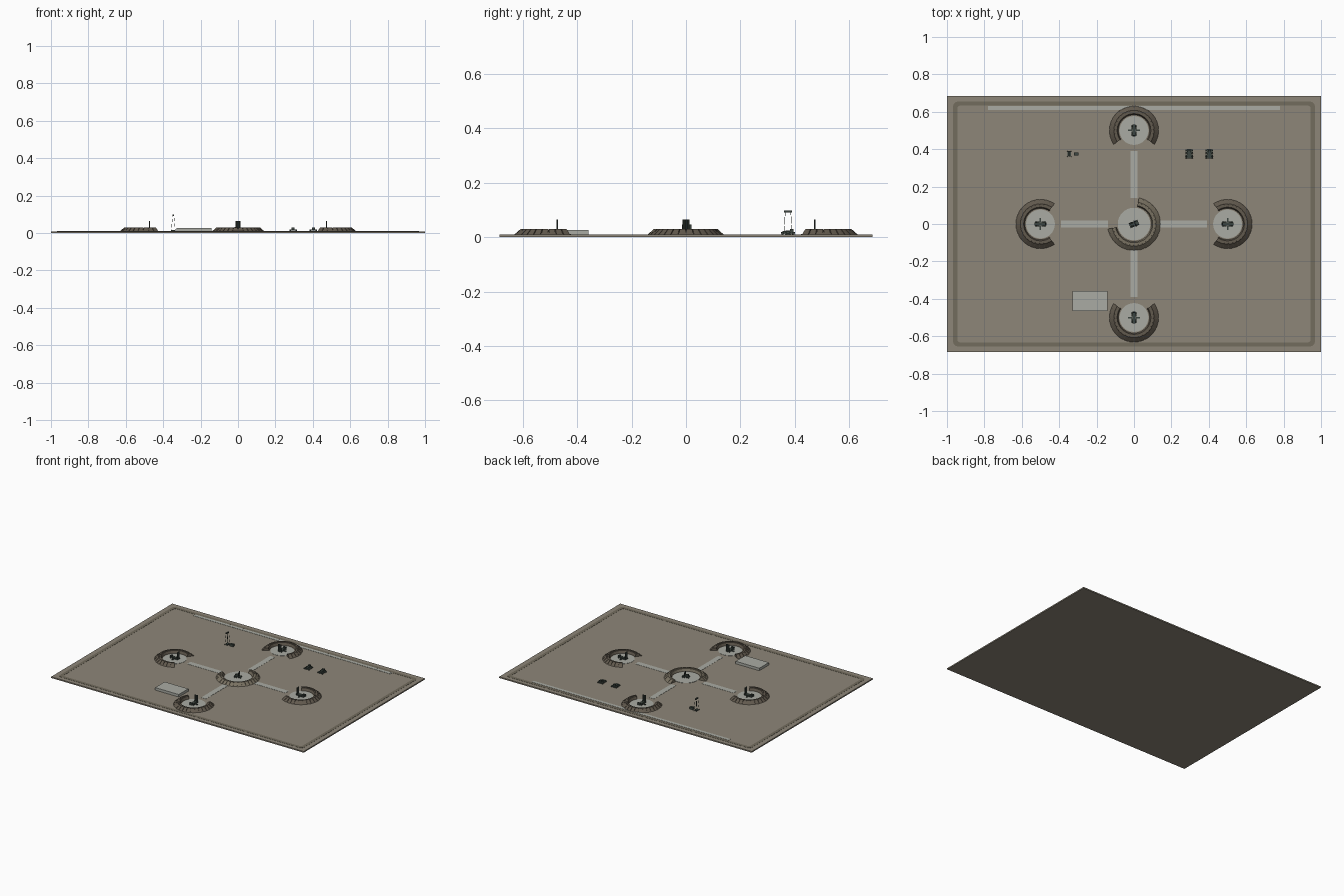
import bpy, bmesh, math
from mathutils import Matrix, Vector

if "Cube" in bpy.data.objects:
    bpy.data.objects.remove(bpy.data.objects["Cube"])

def mat(name, c):
    m = bpy.data.materials.new(name)
    m.diffuse_color = (*c, 1)
    m.use_nodes = True
    m.node_tree.nodes["Principled BSDF"].inputs["Base Color"].default_value = m.diffuse_color
    return m

EARTH = mat("earth", (0.27, 0.24, 0.19))
TRACK = mat("track", (0.17, 0.15, 0.11))
PALE = mat("concrete", (0.40, 0.41, 0.37))
BERM = mat("berm", (0.12, 0.10, 0.075))
BERM2 = mat("light_berm", (0.19, 0.165, 0.12))
GREEN = mat("dark_green", (0.045, 0.06, 0.05))
G = 0.009  # ground surface height

def finish(bm, name, m, at=(0, 0, 0), rot=0):
    bmesh.ops.recalc_face_normals(bm, faces=bm.faces)
    me = bpy.data.meshes.new(name)
    bm.to_mesh(me)
    bm.free()
    me.materials.append(m)
    ob = bpy.data.objects.new(name, me)
    ob.location = at
    ob.rotation_euler.z = rot
    bpy.context.collection.objects.link(ob)
    return ob

def add_box(bm, x0, x1, y0, y1, z0, z1):
    M = Matrix.Translation(((x0 + x1) / 2, (y0 + y1) / 2, (z0 + z1) / 2))
    bmesh.ops.create_cube(bm, size=1, matrix=M @ Matrix.Diagonal((x1 - x0, y1 - y0, z1 - z0, 1)))

def add_cyl(bm, a, b, r, n=8):
    a, b = Vector(a), Vector(b)
    d = b - a
    M = Matrix.Translation((a + b) / 2) @ d.to_track_quat('Z', 'Y').to_matrix().to_4x4()
    bmesh.ops.create_cone(bm, cap_ends=True, segments=n, radius1=r, radius2=r, depth=d.length, matrix=M)

def box(name, m, *dims):
    bm = bmesh.new()
    add_box(bm, *dims)
    return finish(bm, name, m)

def add_arc(bm, profile, a0, a1, n):
    # sweep a closed (radius, z) profile around z
    rings = []
    for i in range(n + 1):
        a = math.radians(a0 + (a1 - a0) * i / n)
        rings.append([bm.verts.new((r * math.cos(a), r * math.sin(a), z)) for r, z in profile])
    k = len(profile)
    for p, q in zip(rings, rings[1:]):
        for j in range(k):
            bm.faces.new((p[j], p[(j + 1) % k], q[(j + 1) % k], q[j]))
    bm.faces.new(rings[0])
    bm.faces.new(rings[-1])

# ground slab and perimeter track with rounded corners
box("ground", EARTH, -1, 1, -0.685, 0.685, 0, G)
bm = bmesh.new()
def outline(hx, hy, r):
    pts = []
    for sx, sy, a0 in ((1, 1, 0), (-1, 1, 90), (-1, -1, 180), (1, -1, 270)):
        for i in range(4):
            a = math.radians(a0 + 30 * i)
            pts.append((sx * (hx - r) + r * math.cos(a), sy * (hy - r) + r * math.sin(a)))
    return pts
o, i_ = outline(0.967, 0.655, 0.025), outline(0.945, 0.633, 0.015)
loops = [[bm.verts.new((x, y, z)) for x, y in pts]
         for pts, z in ((o, G - 0.002), (o, G + 0.001), (i_, G + 0.001), (i_, G - 0.002))]
for k in range(4):
    p, q = loops[k], loops[(k + 1) % 4]
    for j in range(16):
        bm.faces.new((p[j], p[(j + 1) % 16], q[(j + 1) % 16], q[j]))
finish(bm, "perimeter_track", TRACK)

# roads and bunker slab
box("rear_road", PALE, -0.78, 0.78, 0.61, 0.632, G - 0.002, G + 0.0015)
for k in range(4):
    bm = bmesh.new()
    add_box(bm, 0.14, 0.39, -0.019, 0.019, G - 0.002, G + 0.0012)
    finish(bm, "access_road", PALE, rot=k * math.pi / 2)
box("bunker", PALE, -0.33, -0.143, -0.466, -0.358, G - 0.002, 0.027)

def emplacement(name, at, rot, pad, outer, m, bags):
    bm = bmesh.new()
    add_cyl(bm, (0, 0, G - 0.002), (0, 0, G + 0.002), pad, 32)
    finish(bm, name + "_pad", PALE, at, rot)
    # sloped earth bank
    b = outer - 0.003
    bm = bmesh.new()
    add_arc(bm, [(b, G - 0.001), (b - 0.027, 0.027), (b - 0.04, 0.027), (pad + 0.006, G - 0.001)], -124, 124, 32)
    finish(bm, name + "_bank", m, at, rot)
    # separate revetment blocks along the outer slope
    bm = bmesh.new()
    step = 250 / bags
    for i in range(bags):
        a = -125 + step * i
        add_arc(bm, [(outer, G - 0.001), (outer - 0.025, 0.03), (outer - 0.036, 0.03), (outer - 0.036, 0.02)],
                a + 0.7, a + step - 0.7, 2)
    finish(bm, name + "_blocks", m, at, rot)

def add_truck(bm, length, width, z):
    h, w = length / 2, width / 2
    add_box(bm, -h, h, -w * 0.6, w * 0.6, z + 0.004, z + 0.010)
    for x in (-0.75, -0.3, 0.3, 0.75):
        for s in (-1, 1):
            add_cyl(bm, (x * h, s * w * 0.6, z + 0.005), (x * h, s * w, z + 0.005), 0.005)

# four launcher positions, open towards the centre
for k in range(4):
    rot = k * math.pi / 2
    at = (0.5 * math.cos(rot), 0.5 * math.sin(rot), 0)
    emplacement("launcher", at, rot, 0.077, 0.133, BERM, 20)
    bm = bmesh.new()
    add_truck(bm, 0.066, 0.028, G + 0.002)
    add_box(bm, 0.020, 0.033, -0.009, 0.009, 0.018, 0.029)
    for y in (-0.0105, -0.0035, 0.0035, 0.0105):
        add_cyl(bm, (-0.027, y, 0.014), (-0.027, y, 0.065), 0.0032)
    for s in (-1, 1):
        add_box(bm, -0.004, 0.004, s * 0.01, s * 0.032, 0.012, 0.016)
    finish(bm, "launcher_vehicle", GREEN, at, rot)

# central radar position
emplacement("radar", (0, 0, 0), math.radians(-45), 0.087, 0.143, BERM2, 22)
bm = bmesh.new()
add_truck(bm, 0.05, 0.028, G + 0.002)
add_box(bm, -0.018, 0.008, -0.008, 0.008, 0.02, 0.032)
add_box(bm, 0.004, 0.009, -0.018, 0.018, 0.026, 0.047)
finish(bm, "radar_vehicle", GREEN, rot=math.radians(20))

# two reload vehicles
for x in (0.295, 0.403):
    bm = bmesh.new()
    add_truck(bm, 0.052, 0.04, G)
    add_box(bm, -0.02, 0.008, -0.008, 0.008, 0.018, 0.023)
    add_box(bm, 0.008, 0.02, -0.008, 0.008, 0.018, 0.031)
    finish(bm, "support_vehicle", GREEN, (x, 0.375, 0), math.pi / 2)

# lattice mast with antenna and a small cabin
bm = bmesh.new()
for sx in (-1, 1):
    for sy in (-1, 1):
        add_cyl(bm, (sx * 0.011, sy * 0.015, G), (sx * 0.003, sy * 0.010, 0.095), 0.0009, 4)
add_box(bm, -0.004, 0.004, -0.014, 0.014, 0.09, 0.098)
add_box(bm, -0.009, 0.009, -0.012, 0.012, G, 0.017)
finish(bm, "mast", GREEN, (-0.346, 0.375, 0))
box("cabin", GREEN, -0.322, -0.296, 0.366, 0.383, G, 0.025)
